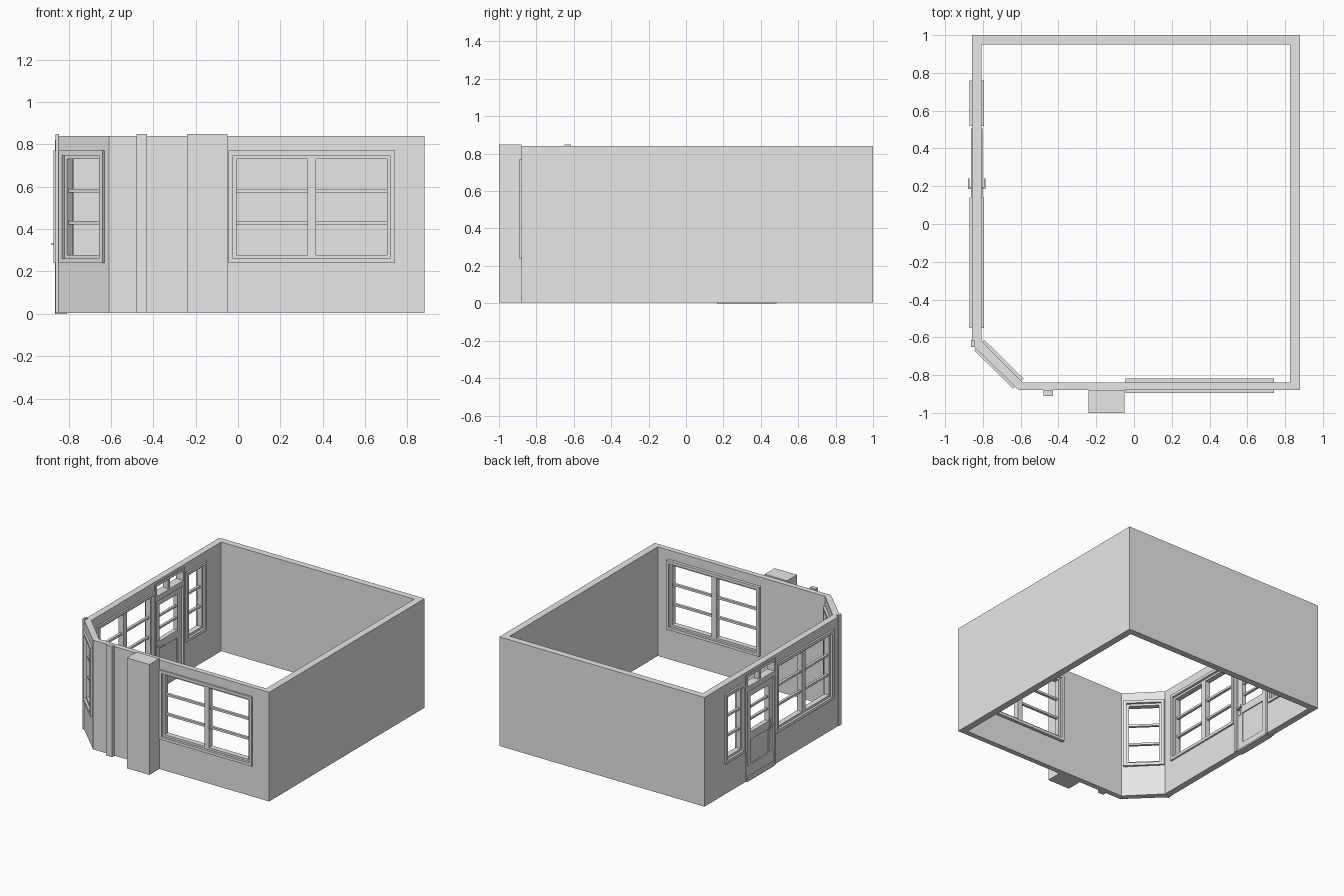
import bpy, bmesh, math
from mathutils import Matrix, Vector

if "Cube" in bpy.data.objects:
    bpy.data.objects.remove(bpy.data.objects["Cube"])

# One plain grey for everything
grey = bpy.data.materials.new("plain_grey")
grey.use_nodes = True
grey.diffuse_color = (0.8, 0.8, 0.8, 1)
grey.node_tree.nodes["Principled BSDF"].inputs["Base Color"].default_value = (0.8, 0.8, 0.8, 1)

WALL = 0.05            # wall thickness
BASE, TOP = 0.005, 0.84
LEFT_X = -0.857        # outer face of the door wall


def make_object(name, bm, matrix=None):
    bmesh.ops.recalc_face_normals(bm, faces=bm.faces)
    mesh = bpy.data.meshes.new(name)
    bm.to_mesh(mesh)
    bm.free()
    mesh.materials.append(grey)
    obj = bpy.data.objects.new(name, mesh)
    bpy.context.collection.objects.link(obj)
    if matrix:
        obj.matrix_world = matrix
    return obj


def add_box(bm, x, y, z):
    """Box from three (low, high) ranges."""
    size = [r[1] - r[0] for r in (x, y, z)]
    mid = [(r[0] + r[1]) / 2 for r in (x, y, z)]
    m = Matrix.Translation(mid) @ Matrix.Diagonal((*size, 1))
    bmesh.ops.create_cube(bm, size=1, matrix=m)


def add_frame(bm, x, y, z, w, sill=True):
    """Rectangular frame of border width w; the bottom rail is optional."""
    add_box(bm, (x[0], x[0] + w), y, z)
    add_box(bm, (x[1] - w, x[1]), y, z)
    inner = (x[0] + w, x[1] - w)
    add_box(bm, inner, y, (z[1] - w, z[1]))
    if sill:
        add_box(bm, inner, y, (z[0], z[0] + w))


def box_object(name, x, y, z):
    bm = bmesh.new()
    add_box(bm, x, y, z)
    return make_object(name, bm)


def place(x, y, degrees):
    """Local x runs along the wall, local -y points outdoors."""
    return Matrix.Translation((x, y, 0)) @ Matrix.Rotation(math.radians(degrees), 4, "Z")


# Wall ring with one cut-off corner
outer = [(LEFT_X, 1), (LEFT_X, -0.64), (-0.61, -0.88), (0.88, -0.88), (0.88, 1)]
t = WALL * math.tan(math.radians(22.5))
inner = [(LEFT_X + WALL, 0.95), (LEFT_X + WALL, -0.64 + t), (-0.61 + t, -0.84),
         (0.827, -0.84), (0.827, 0.95)]
bm = bmesh.new()
rings = [[bm.verts.new((x, y, z)) for x, y in pts]
         for pts, z in ((outer, BASE), (outer, TOP), (inner, TOP), (inner, BASE))]
for k in range(4):
    a, b = rings[k], rings[(k + 1) % 4]
    for i in range(5):
        j = (i + 1) % 5
        bm.faces.new((a[i], a[j], b[j], b[i]))
walls = make_object("walls", bm)
cutters = []


def cut_opening(matrix, x, z):
    bm = bmesh.new()
    add_box(bm, x, (-0.1, 0.15), z)
    cutter = make_object("opening_cutter", bm, matrix)
    cutter.hide_render = True
    cutters.append(cutter)


def window(name, matrix, width, columns):
    """Casing, recessed sash, mullions and two glazing bars per column."""
    h, low, high = width / 2, 0.24, 0.77
    cut_opening(matrix, (-h + 0.015, h - 0.015), (low + 0.015, high - 0.015))
    bm = bmesh.new()
    add_frame(bm, (-h, h), (-0.014, 0.063), (low, high), 0.022)
    s = h - 0.022
    z = (low + 0.022, high - 0.022)
    add_frame(bm, (-s, s), (0.004, 0.045), z, 0.016)
    s -= 0.016
    z = (z[0] + 0.016, z[1] - 0.016)
    mullion = 0.04
    pane = (2 * s - mullion * (columns - 1)) / columns
    for c in range(columns):
        x0 = -s + c * (pane + mullion)
        if c:
            add_box(bm, (x0 - mullion, x0), (0.004, 0.045), z)
        for k in (1, 2):
            zc = z[0] + (z[1] - z[0]) * k / 3
            add_box(bm, (x0, x0 + pane), (0.014, 0.034), (zc - 0.008, zc + 0.008))
    make_object(name, bm, matrix)


# Windows
window("front_window", place(0.348, -0.88, 0), 0.785, 2)
window("corner_window", place((LEFT_X - 0.61) / 2, -0.76, -44.5), 0.29, 1)
window("large_side_window", place(LEFT_X, -0.205, -90), 0.69, 2)
window("small_side_window", place(LEFT_X, 0.64, -90), 0.24, 1)

# Door casing
door_at = place(LEFT_X, 0.325, -90)
cut_opening(door_at, (-0.165, 0.165), (-0.05, 0.69))
bm = bmesh.new()
add_frame(bm, (-0.18, 0.18), (-0.006, 0.056), (BASE, 0.705), 0.02, sill=False)
make_object("door_casing", bm, door_at)

# Transom light with two panes
cut_opening(door_at, (-0.165, 0.165), (0.72, 0.805))
bm = bmesh.new()
add_frame(bm, (-0.18, 0.18), (-0.006, 0.056), (0.705, 0.82), 0.02)
add_box(bm, (-0.012, 0.012), (0.005, 0.045), (0.725, 0.8))
make_object("transom", bm, door_at)

# Door leaf: stiles, rails, solid lower panel and glazing bars
bm = bmesh.new()
leaf_y = (0.006, 0.04)
add_frame(bm, (-0.16, 0.16), leaf_y, (0.012, 0.685), 0.05)
add_box(bm, (-0.11, 0.11), leaf_y, (0.3, 0.36))
add_box(bm, (-0.11, 0.11), (0.014, 0.032), (0.062, 0.3))
for z in (0.45, 0.543):
    add_box(bm, (-0.11, 0.11), (0.014, 0.032), (z - 0.007, z + 0.007))
make_object("door_leaf", bm, door_at)

# Kick plate and threshold
bm = bmesh.new()
add_box(bm, (-0.155, 0.155), (-0.006, 0.006), (0.04, 0.12))
make_object("kick_plate", bm, door_at)
bm = bmesh.new()
add_box(bm, (-0.16, 0.16), (-0.006, 0.05), (0, 0.012))
make_object("threshold", bm, door_at)

# Lever handles on both faces
for name, face, out in (("outer_handle", 0.006, -1), ("inner_handle", 0.04, 1)):
    tip = -0.023 if out < 0 else 0.072
    bm = bmesh.new()
    add_box(bm, (0.122, 0.146), sorted((face, face + out * 0.005)), (0.29, 0.37))
    add_box(bm, (0.129, 0.139), sorted((face, tip)), (0.325, 0.335))
    add_box(bm, (0.085, 0.139), sorted((tip, tip - out * 0.009)), (0.325, 0.335))
    make_object(name, bm, door_at)

# Cut the openings, then discard the cutters
for cutter in cutters:
    mod = walls.modifiers.new("opening", "BOOLEAN")
    mod.operation = "DIFFERENCE"
    mod.solver = "EXACT"
    mod.object = cutter
bpy.context.view_layer.update()
graph = bpy.context.evaluated_depsgraph_get()
cut_mesh = bpy.data.meshes.new_from_object(walls.evaluated_get(graph))
walls.modifiers.clear()
walls.data = cut_mesh
for cutter in cutters:
    bpy.data.objects.remove(cutter)

# Chimney and slim posts on the outside
box_object("chimney", (-0.24, -0.05), (-1, -0.88), (BASE, 0.85))
box_object("front_post", (-0.48, -0.43), (-0.91, -0.88), (BASE, 0.85))
box_object("corner_post", (-0.862, -0.845), (-0.65, -0.615), (BASE, 0.85))
